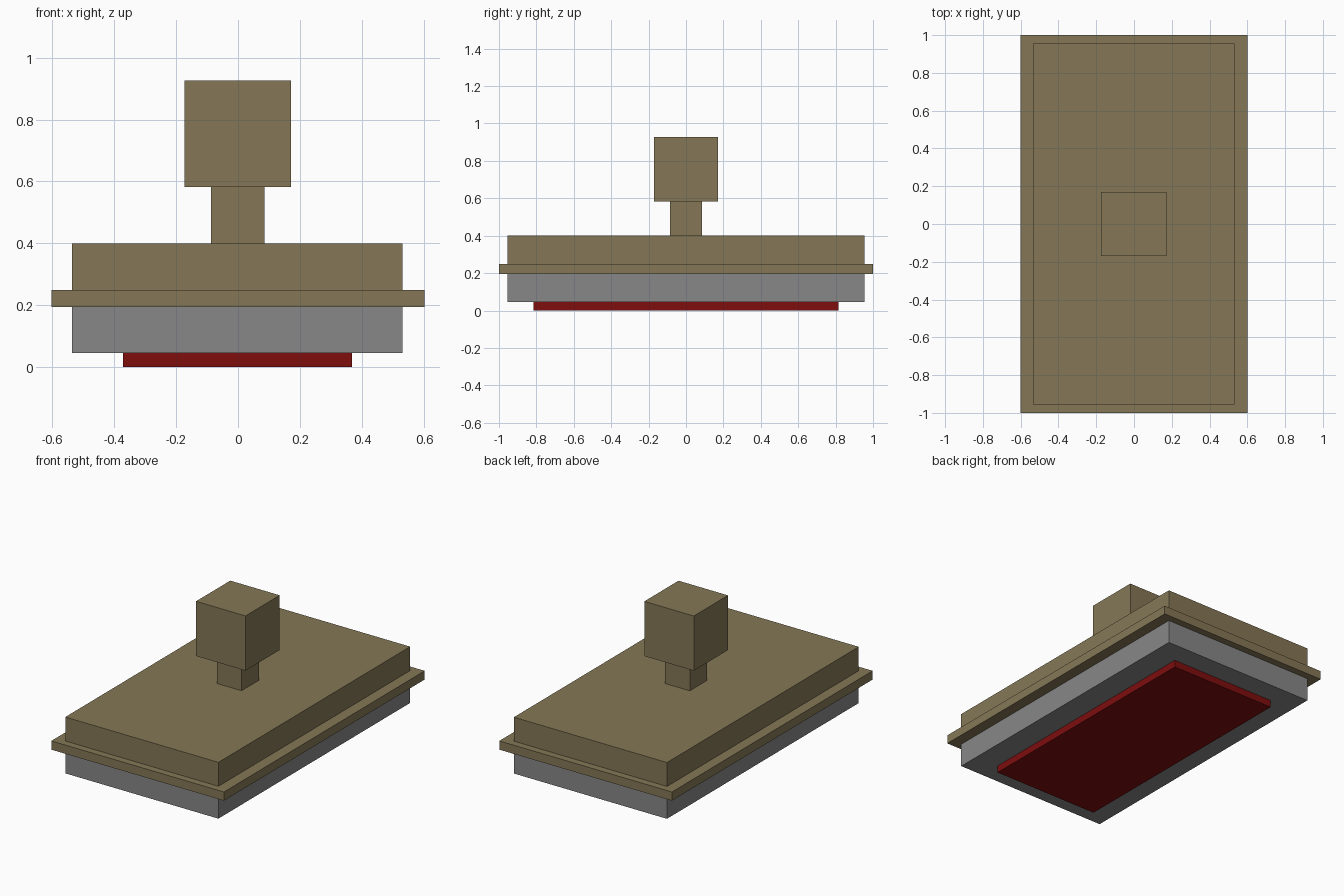
import bpy

if "Cube" in bpy.data.objects:
    bpy.data.objects.remove(bpy.data.objects["Cube"], do_unlink=True)


def make_material(name, color):
    mat = bpy.data.materials.new(name)
    mat.use_nodes = True
    mat.diffuse_color = (*color, 1)
    mat.node_tree.nodes["Principled BSDF"].inputs["Base Color"].default_value = (*color, 1)
    return mat


def make_block(name, width, depth, bottom, top, mat, x=0.0):
    """Square-edged block resting between two heights."""
    bpy.ops.mesh.primitive_cube_add(size=1, location=(x, 0, (bottom + top) / 2))
    block = bpy.context.object
    block.name = name
    block.scale = (width, depth, top - bottom)
    bpy.ops.object.transform_apply(location=False, rotation=False, scale=True)
    block.data.materials.append(mat)
    return block


wood = make_material("olive brown wood", (0.235, 0.187, 0.094))
rubber = make_material("grey base", (0.243, 0.243, 0.243))
ink = make_material("dark red pad", (0.21, 0.004, 0.004))

# Pad and base
make_block("pad", 0.74, 1.63, 0, 0.045, ink, -0.001)
make_block("base", 1.068, 1.91, 0.045, 0.194, rubber, -0.002)

# Rim and upper body
make_block("rim", 1.204, 2.0, 0.194, 0.249, wood)
make_block("upper_body", 1.068, 1.91, 0.249, 0.40, wood, -0.002)

# Handle
make_block("handle_stem", 0.172, 0.172, 0.40, 0.582, wood, -0.001)
make_block("handle_knob", 0.345, 0.341, 0.582, 0.927, wood, -0.001)
